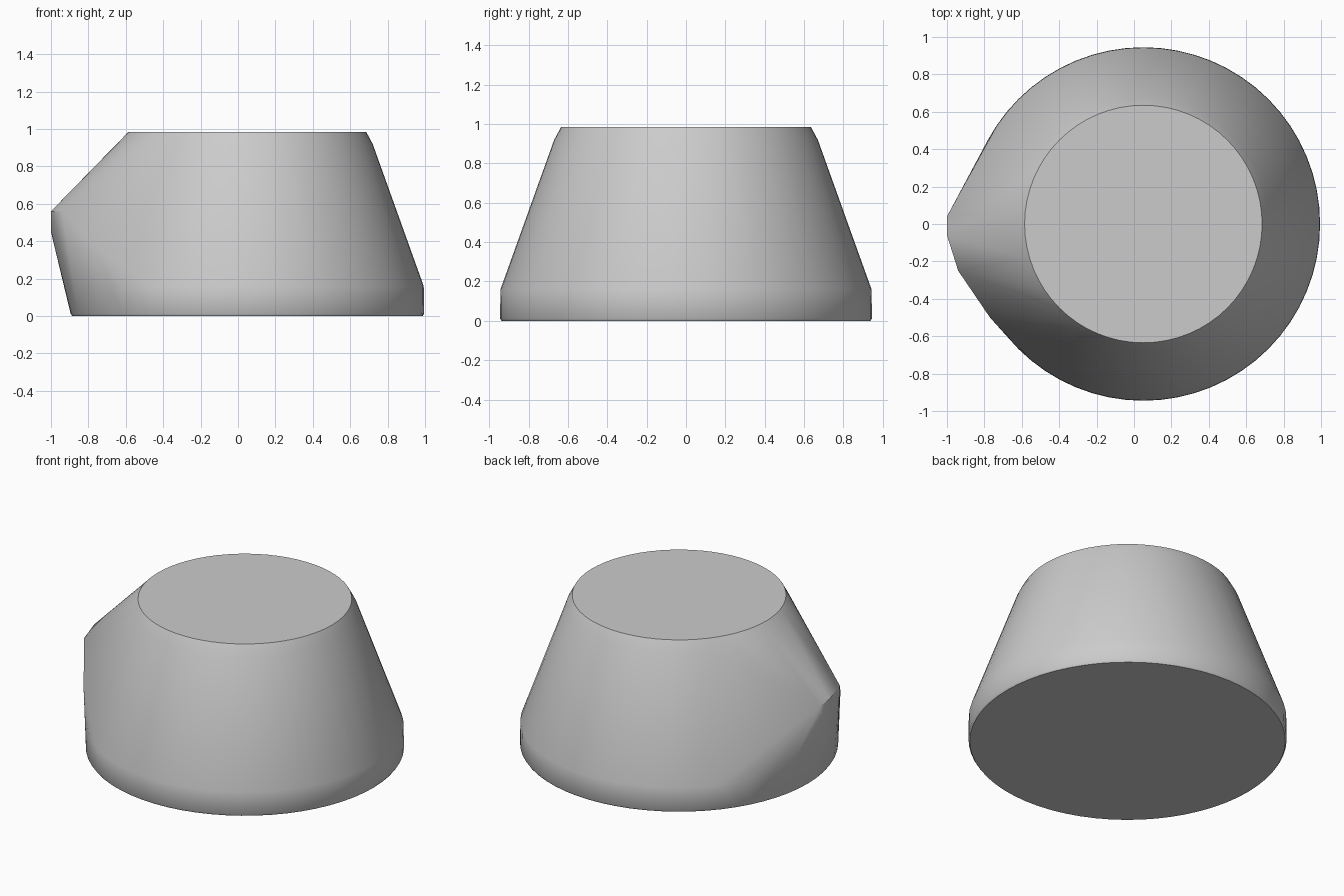
import bpy
import bmesh
from math import cos, sin, pi, radians

default = bpy.data.objects.get("Cube")
if default:
    bpy.data.objects.remove(default, do_unlink=True)

SEGMENTS = 64
CENTRE_X = 0.05


def make_material(name, colour):
    mat = bpy.data.materials.new(name)
    mat.use_nodes = True
    mat.diffuse_color = colour
    mat.node_tree.nodes["Principled BSDF"].inputs["Base Color"].default_value = colour
    return mat


def add_ring(bm, radius, z):
    for i in range(SEGMENTS):
        a = 2 * pi * i / SEGMENTS
        bm.verts.new((CENTRE_X + radius * cos(a), radius * sin(a), z))


bm = bmesh.new()

# Tapered round body: bottom lip, short wall, long slope, top chamfer
for radius, z in ((0.937, 0), (0.945, 0.012), (0.943, 0.16), (0.67, 0.92), (0.635, 0.985)):
    add_ring(bm, radius, z)

# Pointed side bulge, blunt at the tip and swept towards the front
for point in ((-1, 0.04, 0.55), (-1, -0.06, 0.56), (-1, 0.0, 0.45),
              (-0.94, -0.25, 0.56), (-0.77, -0.5, 0.38)):
    bm.verts.new(point)

# Wrap everything in one taut skin and drop what lies inside
bmesh.ops.convex_hull(bm, input=bm.verts[:], use_existing_faces=False)
bmesh.ops.delete(bm, geom=[v for v in bm.verts if not v.link_faces], context='VERTS')
bmesh.ops.dissolve_limit(bm, angle_limit=radians(0.5), verts=bm.verts[:], edges=bm.edges[:])
bmesh.ops.recalc_face_normals(bm, faces=bm.faces[:])

mesh = bpy.data.meshes.new("tapered_body")
bm.to_mesh(mesh)
bm.free()
body = bpy.data.objects.new("tapered_body", mesh)
bpy.context.collection.objects.link(body)
mesh.materials.append(make_material("plain_grey", (0.6, 0.6, 0.6, 1)))

# Smooth sides with crisp top and bottom rims
bpy.ops.object.select_all(action='DESELECT')
body.select_set(True)
bpy.context.view_layer.objects.active = body
bpy.ops.object.shade_smooth_by_angle(angle=radians(40))
